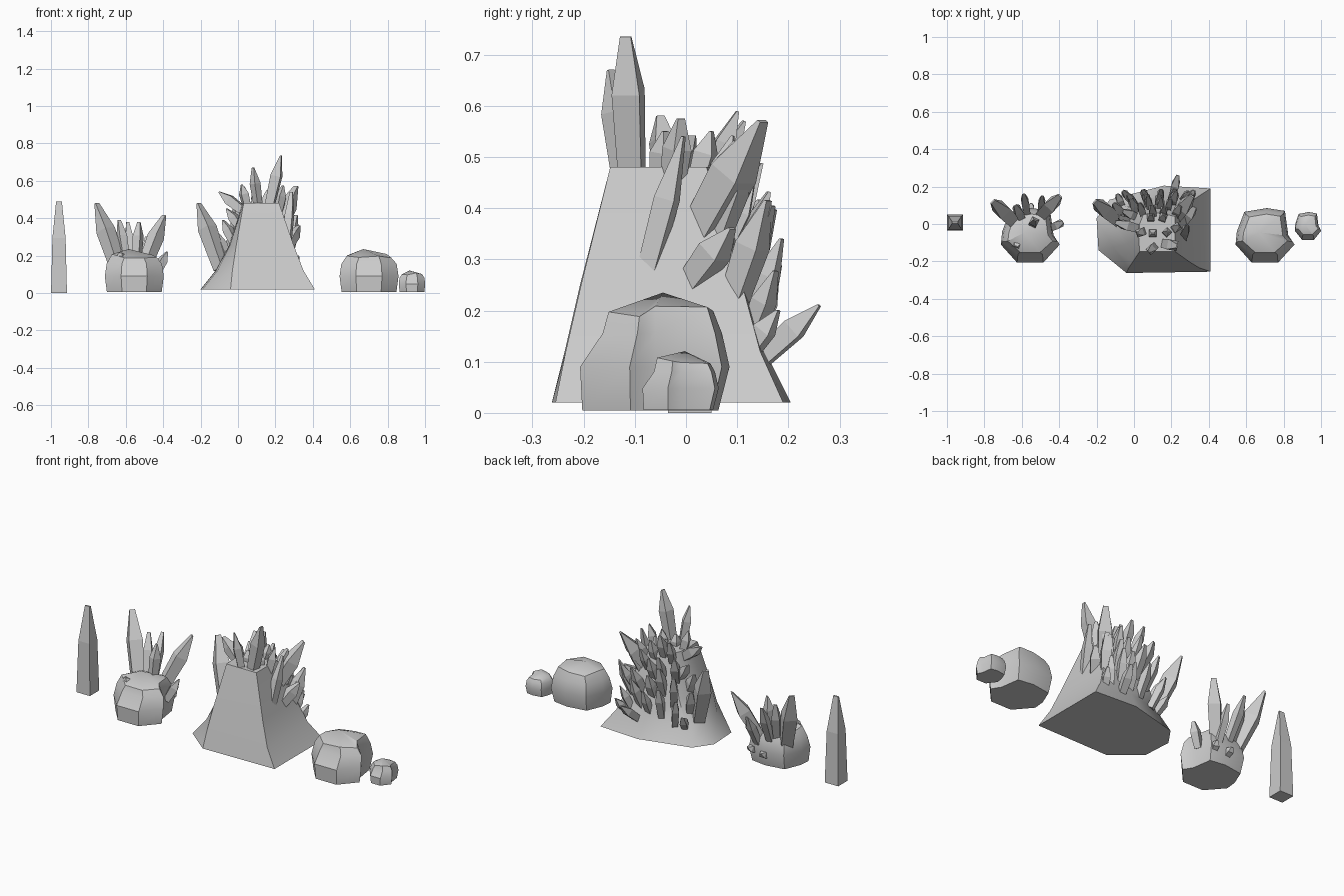
import bpy, bmesh, math, random
from mathutils import Vector, Matrix

if "Cube" in bpy.data.objects:
    bpy.data.objects.remove(bpy.data.objects["Cube"])

random.seed(4)


def finish(bm, name, smooth=0):
    bmesh.ops.recalc_face_normals(bm, faces=bm.faces)
    me = bpy.data.meshes.new(name)
    bm.to_mesh(me)
    bm.free()
    ob = bpy.data.objects.new(name, me)
    bpy.context.collection.objects.link(ob)
    if smooth:
        bpy.ops.object.select_all(action='DESELECT')
        ob.select_set(True)
        bpy.context.view_layer.objects.active = ob
        bpy.ops.object.shade_smooth_by_angle(angle=math.radians(smooth))
    return ob


def loft(bm, rings, apex=None):
    """Skin closed rings of equal point count, cap both ends."""
    loops = [[bm.verts.new(p) for p in r] for r in rings]
    n = len(loops[0])
    for a, b in zip(loops, loops[1:]):
        for i in range(n):
            j = (i + 1) % n
            bm.faces.new((a[i], a[j], b[j], b[i]))
    bm.faces.new(loops[0][::-1])
    if apex:
        top = bm.verts.new(apex)
        for i in range(n):
            bm.faces.new((loops[-1][i], loops[-1][(i + 1) % n], top))
    else:
        bm.faces.new(loops[-1])


SHARD = ((0, .75, 1), (.62, .92, 1), (1, .36, .3))
PILLAR = ((0, 1, 1), (.6, .83, 1), (1, .36, .3))


def crystal(bm, base, tip, width, roll=45, profile=SHARD):
    """Four-sided shard from base to a narrow chisel tip."""
    base, tip = Vector(base), Vector(tip)
    axis = tip - base
    m = Matrix.Translation(base) @ axis.to_track_quat('Z', 'Y').to_matrix().to_4x4()
    rings = []
    for t, w, flat in profile:
        r = width * w / math.sqrt(2)
        rings.append([m @ Vector((r * math.cos(a), r * flat * math.sin(a), t * axis.length))
                      for a in (math.radians(roll + 90 * k) for k in range(4))])
    loft(bm, rings)


# Boulder: one outline reused at several heights, leaning in at the front
OUTLINE = [(-.15, .02), (-.157, -.05), (-.07, -.147), (.07, -.147), (.158, -.05),
           (.125, .0), (.107, .13), (.01, .145), (-.11, .125)]


def boulder(name, loc, scale=(1, 1, 1), turn=0):
    bm = bmesh.new()
    rings = []
    for z, sx, front, back in ((.005, .93, .97, .85), (.09, 1, 1, 1),
                               (.155, .94, .7, .9), (.198, .76, .62, .78)):
        j = .012 if z > .18 else 0
        rings.append([(x * sx, y * (front if y < 0 else back), z + random.uniform(-j, j))
                      for x, y in OUTLINE])
    loft(bm, rings, (-.03, .015, .235))
    bm.transform(Matrix.LocRotScale(Vector(loc), Matrix.Rotation(turn, 3, 'Z').to_quaternion(),
                                    Vector(scale)))
    return finish(bm, name, 30)


boulder("large_boulder", (.70, -.06, 0))
boulder("crystal_boulder", (-.555, -.06, 0))
boulder("small_boulder", (.93, -.01, .003), (.45, .51, .5))

# Lone pillar crystal
bm = bmesh.new()
crystal(bm, (-.957, .007, 0), (-.957, .007, .49), .085, profile=PILLAR)
finish(bm, "lone_crystal")

# Crystals growing from the left boulder
bm = bmesh.new()
for base, tip, w in (
        ((-.63, 0, .1), (-.755, .12, .48), .08),
        ((-.51, .03, .12), (-.395, .15, .415), .07),
        ((-.60, .03, .16), (-.635, .10, .39), .048),
        ((-.57, .05, .15), (-.59, .16, .38), .043),
        ((-.54, .0, .18), (-.53, .02, .38), .048),
        ((-.50, .05, .1), (-.49, .15, .30), .04),
        ((-.44, -.02, .1), (-.38, .01, .22), .045),
        ((-.62, -.09, .15), (-.63, -.12, .215), .05),
        ((-.55, .06, .06), (-.55, .11, .09), .035),
        ((-.48, .05, .07), (-.46, .10, .1), .035)):
    crystal(bm, base, tip, w)
finish(bm, "boulder_crystals")

# Flared stone mound
bm = bmesh.new()
loft(bm, [[(x, y, z) for x, y in pts] for z, pts in (
    (.02, ((.41, -.255), (.41, .19), (.16, .205), (-.13, .13), (-.2, .03), (-.19, -.14), (-.04, -.262))),
    (.12, ((.35, -.235), (.34, .145), (.15, .155), (-.07, .1), (-.12, .03), (-.11, -.125), (-.03, -.237))),
    (.25, ((.30, -.205), (.29, .11), (.15, .12), (-.02, .09), (-.05, .03), (-.045, -.11), (-.01, -.207))),
    (.48, ((.22, -.148), (.22, .04), (.14, .06), (.05, .05), (.03, 0), (.025, -.07), (.03, -.148))))])
finish(bm, "stone_mound", 40)

# Main crystals on the mound
bm = bmesh.new()
for base, tip, w in (
        ((.165, -.105, .45), (.23, -.118, .735), .06),
        ((.11, -.12, .45), (.08, -.147, .67), .045),
        ((-.09, .02, .13), (-.21, .12, .48), .08),
        ((.04, -.03, .43), (-.1, .01, .54), .055),
        ((.05, -.04, .45), (.02, -.05, .58), .045),
        ((.03, .03, .33), (-.06, .07, .45), .048),
        ((-.01, .0, .25), (-.08, .04, .39), .048),
        ((-.05, .04, .16), (-.11, .11, .32), .048),
        ((.20, .0, .30), (.31, .15, .57), .075),
        ((.26, -.09, .22), (.285, -.005, .54), .045),
        ((.21, -.03, .42), (.24, -.01, .575), .045),
        ((.26, .0, .24), (.325, .09, .36), .055),
        ((.26, .08, .18), (.31, .16, .415), .055),
        ((.2, .13, .09), (.235, .26, .21), .045),
        ((.29, .11, .1), (.32, .18, .2), .04),
        ((.15, .02, .44), (.16, .05, .55), .042),
        ((.09, .02, .44), (.09, .05, .55), .042),
        ((.1, -.05, .44), (.1, -.05, .54), .042),
        ((.17, -.05, .44), (.18, -.04, .55), .042),
        ((-.06, .09, .1), (-.09, .16, .19), .04)):
    crystal(bm, base, tip, w)
finish(bm, "main_crystals")

# Dense rows of shards up the back slope
bm = bmesh.new()
for z, y, count, half, length in ((.14, .115, 5, .14, .19), (.23, .085, 5, .12, .2),
                                  (.32, .06, 5, .1, .2), (.41, .035, 4, .08, .17)):
    for i in range(count):
        x = .125 + half * (2 * i / (count - 1) - 1) + random.uniform(-.015, .015)
        d = Vector(((x - .125) * 2.2, random.uniform(.35, .5), 1)).normalized()
        b = Vector((x, y, z + random.uniform(-.03, .02)))
        crystal(bm, b, b + d * length * random.uniform(.85, 1.1), random.uniform(.038, .048))
finish(bm, "back_crystals")
